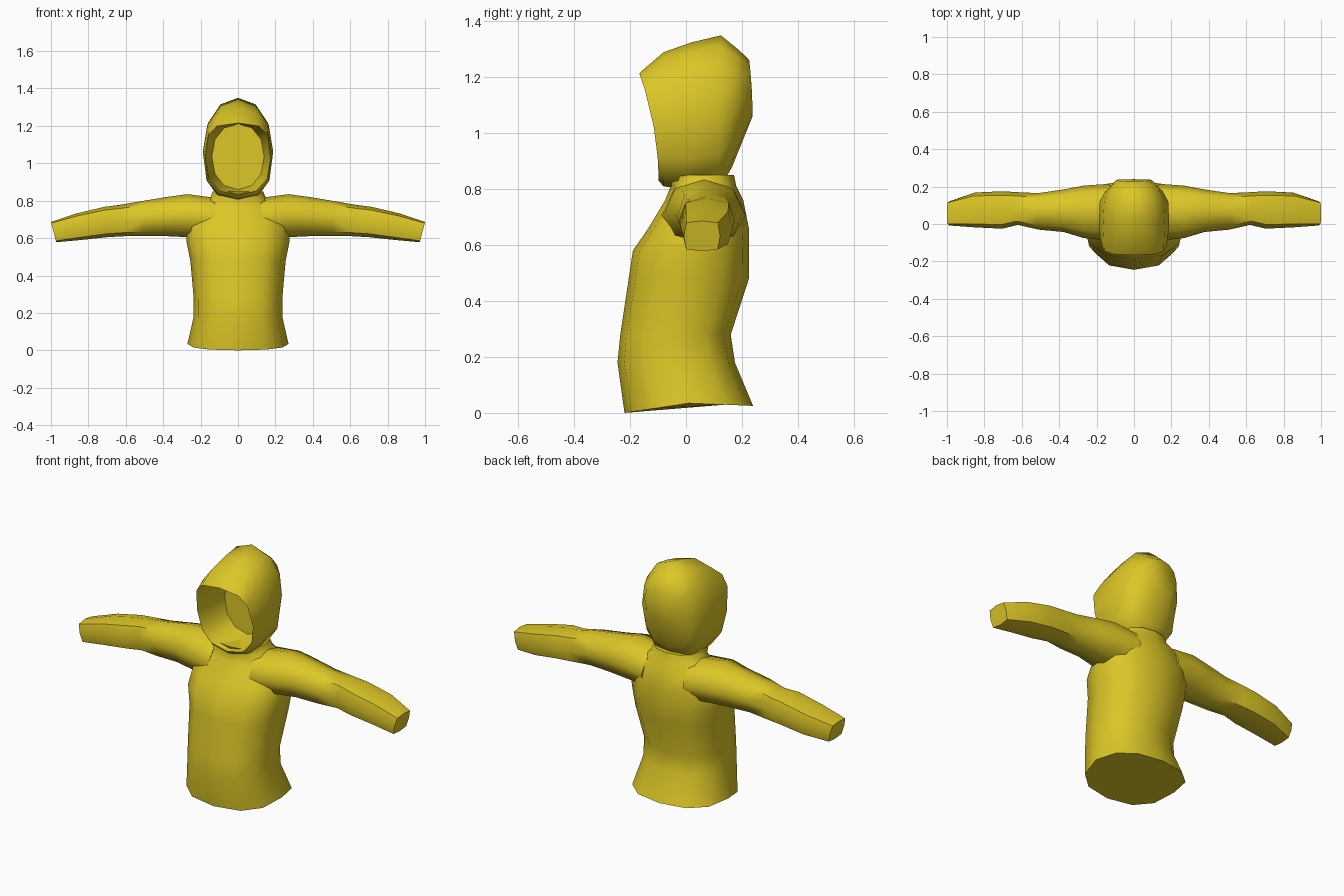
import bpy, bmesh
from math import sin, cos, pi, copysign

cube = bpy.data.objects.get("Cube")
if cube:
    bpy.data.objects.remove(cube, do_unlink=True)

mat = bpy.data.materials.new("yellow fabric")
color = (0.72, 0.57, 0.02, 1)
mat.diffuse_color = color
mat.use_nodes = True
mat.node_tree.nodes["Principled BSDF"].inputs["Base Color"].default_value = color


def outline(sides, power, low_power=None, phase=0.0):
    """Rounded-box outline in the unit square; low_power shapes the lower half."""
    pts = []
    for i in range(sides):
        a = 2 * pi * i / sides + phase
        c, s = cos(a), sin(a)
        p = low_power if low_power and s < -0.01 else power
        pts.append((copysign(abs(c) ** (2 / p), c), copysign(abs(s) ** (2 / p), s)))
    return pts


def loft(name, rings, angle=55):
    """Skin a list of rings and close both ends."""
    bm = bmesh.new()
    loops = [[bm.verts.new(p) for p in ring] for ring in rings]
    n = len(rings[0])
    for a, b in zip(loops, loops[1:]):
        for i in range(n):
            j = (i + 1) % n
            bm.faces.new((a[i], a[j], b[j], b[i]))
    bm.faces.new(loops[0])
    bm.faces.new(loops[-1])
    bmesh.ops.recalc_face_normals(bm, faces=bm.faces)
    mesh = bpy.data.meshes.new(name)
    bm.to_mesh(mesh)
    bm.free()
    mesh.materials.append(mat)
    obj = bpy.data.objects.new(name, mesh)
    bpy.context.collection.objects.link(obj)
    bpy.ops.object.select_all(action="DESELECT")
    obj.select_set(True)
    bpy.context.view_layer.objects.active = obj
    bpy.ops.object.shade_smooth_by_angle(angle=angle * pi / 180)
    return obj


# Torso: height, front, back, half width; the hem dips at the front
torso = [
    (0.035, -0.22, 0.24, 0.27),
    (0.18, -0.245, 0.175, 0.237),
    (0.28, -0.235, 0.16, 0.237),
    (0.48, -0.205, 0.225, 0.255),
    (0.58, -0.19, 0.225, 0.275),
    (0.66, -0.135, 0.225, 0.275),
    (0.76, -0.075, 0.205, 0.235),
    (0.81, -0.055, 0.18, 0.15),
    (0.85, -0.08, 0.172, 0.135),
]
rings = []
for k, (z, front, back, w) in enumerate(torso):
    mid, depth = (front + back) / 2, (back - front) / 2
    ring = []
    for u, v in outline(12, 2.4):
        dip = (0.035 * max(0, -v) + 0.01 * max(0, v)) if k == 0 else 0
        ring.append((u * w, mid + v * depth, z - dip))
    rings.append(ring)
loft("torso", rings)

# Sleeves: x at top, x at bottom, bottom, top, front, back, boxiness
sleeve = [
    (0.12, 0.14, 0.60, 0.815, -0.09, 0.215, 2.2),
    (0.27, 0.27, 0.605, 0.835, -0.075, 0.205, 2.2),
    (0.38, 0.37, 0.61, 0.82, -0.043, 0.185, 2.3),
    (0.52, 0.50, 0.612, 0.797, -0.03, 0.165, 2.5),
    (0.63, 0.61, 0.61, 0.778, -0.005, 0.17, 2.7),
    (0.71, 0.70, 0.605, 0.768, -0.025, 0.175, 2.8),
    (0.86, 0.84, 0.59, 0.733, -0.018, 0.168, 3.2),
    (1.0, 0.972, 0.578, 0.687, -0.008, 0.122, 5.0),
]
for side, name in ((1, "left_sleeve"), (-1, "right_sleeve")):
    rings = []
    for xt, xb, lo, hi, front, back, power in sleeve:
        rings.append([
            (side * (xb + (xt - xb) * (v + 1) / 2),
             (front + back) / 2 + u * (back - front) / 2,
             (lo + hi) / 2 + v * (hi - lo) / 2)
            for u, v in outline(8, power)])
    loft(name, rings)

# Hood: inner back wall, rim, then the outside from front to back
# y at top, y at bottom, bottom, top, half width, upper and lower boxiness
hood = [
    (0.08, 0.08, 0.86, 1.21, 0.14, 2.2, 2.2),
    (-0.167, -0.098, 0.83, 1.215, 0.175, 3.2, 2.4),
    (-0.08, -0.08, 0.81, 1.29, 0.181, 2.5, 2.6),
    (0.02, 0.0, 0.80, 1.325, 0.188, 2.2, 2.6),
    (0.125, 0.12, 0.80, 1.35, 0.183, 2.1, 2.4),
    (0.19, 0.165, 0.88, 1.297, 0.155, 2.2, 2.3),
    (0.226, 0.238, 1.06, 1.262, 0.095, 2.2, 2.2),
]
rings = []
for yt, yb, lo, hi, w, up, down in hood:
    rings.append([
        (u * w,
         yb + (yt - yb) * ((v + 1) / 2) ** 2,
         (lo + hi) / 2 + v * (hi - lo) / 2)
        for u, v in outline(12, up, down)])
loft("hood", rings, 60)
